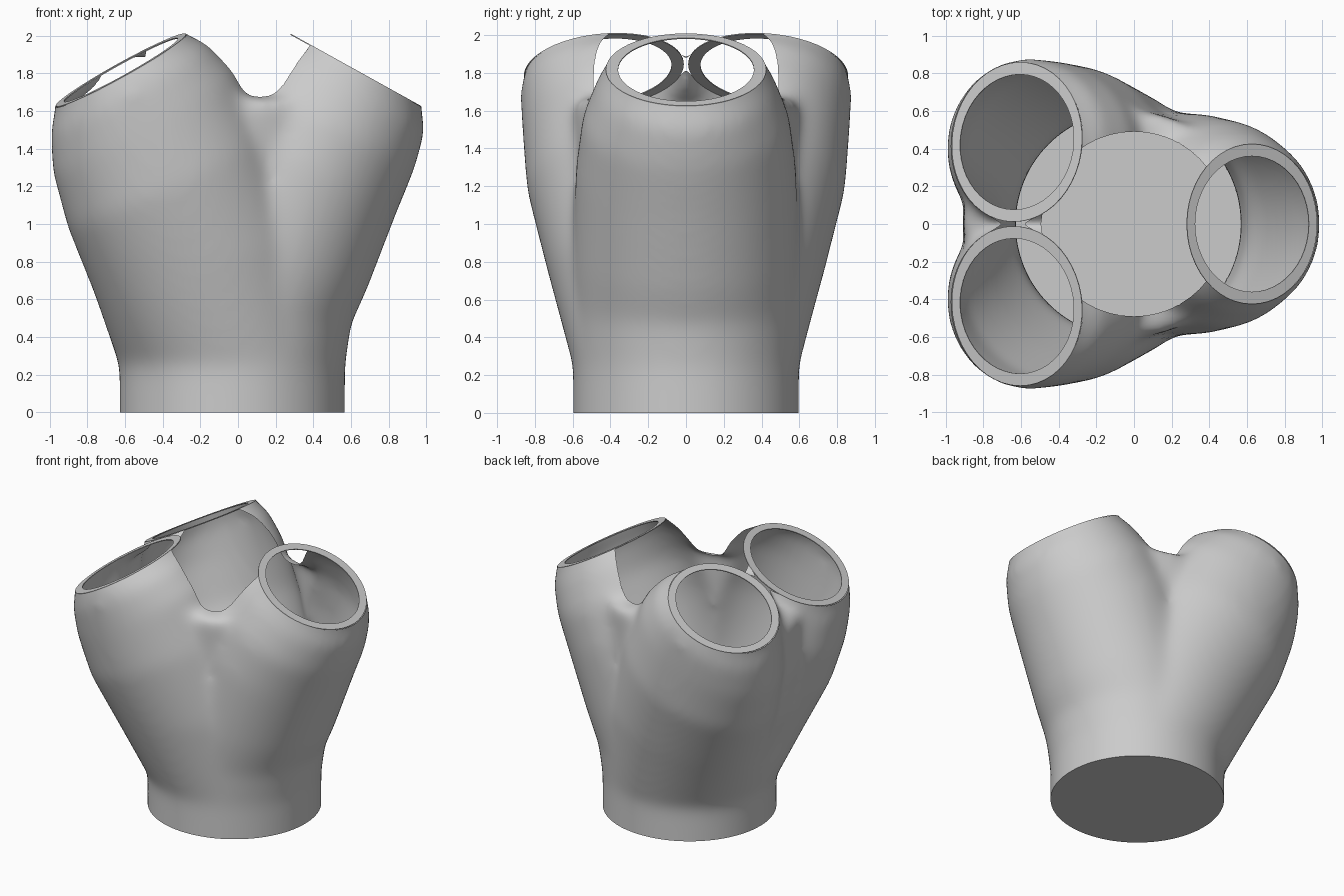
import bpy, bmesh, math
from mathutils import Vector

cube = bpy.data.objects.get("Cube")
if cube:
    bpy.data.objects.remove(cube, do_unlink=True)

SIDES = 48
TILT = 29
LEAN = 5
MOUTH_Z = 1.815
OPENING = 0.49

clay = bpy.data.materials.new("plain_grey")
clay.use_nodes = True
clay.diffuse_color = (0.6, 0.6, 0.6, 1)
clay.node_tree.nodes["Principled BSDF"].inputs["Base Color"].default_value = (0.6, 0.6, 0.6, 1)


def axis(way, tilt):
    """Direction tilted toward way[0] in x, and leaning slightly toward way[1] in y."""
    t = math.radians(tilt)
    lean = math.radians(LEAN * tilt / TILT)
    return Vector((way[0] * math.sin(t), way[1] * math.sin(lean), math.cos(t))).normalized()


def ring(bm, way, center, ru, rv, tilt):
    """Ellipse of vertices square to the tilted axis."""
    n = axis(way, tilt)
    u = Vector((0, 1, 0)).cross(n).normalized()
    v = n.cross(u)
    angles = [2 * math.pi * i / SIDES for i in range(SIDES)]
    return [bm.verts.new(Vector(center) + u * ru * math.cos(a) + v * rv * math.sin(a)) for a in angles]


def bridge(bm, a, b):
    for i in range(SIDES):
        j = (i + 1) % SIDES
        bm.faces.new((a[i], a[j], b[j], b[i]))


def loft(bm, way, rows):
    rings = [ring(bm, way, row[:3], *row[3:]) for row in rows]
    for a, b in zip(rings, rings[1:]):
        bridge(bm, a, b)
    bm.faces.new(rings[0])
    bm.faces.new(rings[-1])


def add_object(name, bm):
    bmesh.ops.recalc_face_normals(bm, faces=bm.faces)
    mesh = bpy.data.meshes.new(name)
    bm.to_mesh(mesh)
    bm.free()
    obj = bpy.data.objects.new(name, mesh)
    bpy.context.collection.objects.link(obj)
    return obj


def bake(obj):
    """Replace the mesh with its modified result."""
    deps = bpy.context.evaluated_depsgraph_get()
    mesh = bpy.data.meshes.new_from_object(obj.evaluated_get(deps))
    obj.modifiers.clear()
    obj.data = mesh


def slice_off(bm, point, normal):
    bmesh.ops.bisect_plane(bm, geom=bm.verts[:] + bm.edges[:] + bm.faces[:],
                           plane_co=point, plane_no=normal, clear_outer=True)


# Necks from mouth to foot: x, y, z, radius along the tilt, radius across, tilt
side_neck = [
    (0.58, 0, 1.73, 0.475, 0.475, 29),
    (0.48, 0, 1.55, 0.525, 0.55, 29),
    (0.33, 0, 1.29, 0.565, 0.585, 28),
    (0.13, 0, 0.80, 0.575, 0.60, 15),
    (0.03, 0, 0.53, 0.575, 0.60, 6),
    (-0.03, 0, 0.25, 0.60, 0.60, 0),
    (-0.03, 0, -0.2, 0.60, 0.60, 0),
]
rear_neck = [
    (-0.58, 0.43, 1.73, 0.475, 0.45, 29),
    (-0.50, 0.39, 1.55, 0.555, 0.48, 29),
    (-0.37, 0.33, 1.23, 0.59, 0.515, 25),
    (-0.19, 0.20, 0.80, 0.60, 0.54, 15),
    (-0.03, 0, 0.25, 0.60, 0.60, 0),
    (-0.03, 0, -0.2, 0.60, 0.60, 0),
]
# Web that fills the valley between the two rear necks
rear_web = [
    (-0.61, 0, 1.785, 0.34, 0.25, 29),
    (-0.48, 0, 1.50, 0.50, 0.32, 29),
    (-0.31, 0, 1.10, 0.57, 0.36, 22),
    (-0.04, 0, 0.30, 0.57, 0.50, 0),
]
necks = [((1, 0), Vector((0.625, 0, MOUTH_Z)), side_neck)]
for m in (1, -1):
    rows = [(r[0], r[1] * m) + r[2:] for r in rear_neck]
    necks.append(((-1, m), Vector((-0.62, 0.435 * m, MOUTH_Z)), rows))

# Outer body: three necks and the web around a core
bm = bmesh.new()
for way, mouth, rows in necks:
    tip = mouth + axis(way, TILT) * 0.2
    loft(bm, way, [(*tip, 0.31, 0.34, TILT), (*mouth, 0.395, 0.425, TILT)] + rows)
loft(bm, (-1, 0), rear_web)
loft(bm, (1, 0), [(0, 0, 1.67, 0.58, 0.6, 0), (0, 0, 0.3, 0.56, 0.58, 0)])
vase = add_object("vase_body", bm)

# Round hole down the centre
bm = bmesh.new()
loft(bm, (1, 0), [(0, 0, z, OPENING, OPENING, 0) for z in (2.5, 0.6)])
cutter = add_object("centre_cutter", bm)
cutter.hide_render = True

# Fuse the solids, soften the joints, then cut the centre
fuse = vase.modifiers.new("fuse", 'REMESH')
fuse.mode = 'VOXEL'
fuse.voxel_size = 0.025
soft = vase.modifiers.new("soften", 'SMOOTH')
soft.factor = 0.5
soft.iterations = 40
bake(vase)
hole = vase.modifiers.new("hole", 'BOOLEAN')
hole.operation = 'DIFFERENCE'
hole.solver = 'EXACT'
hole.object = cutter
bake(vase)
bpy.data.objects.remove(cutter, do_unlink=True)

# Flat closed foot
bm = bmesh.new()
bm.from_mesh(vase.data)
slice_off(bm, Vector((0, 0, 0)), Vector((0, 0, -1)))
bmesh.ops.holes_fill(bm, edges=[e for e in bm.edges if e.is_boundary], sides=0)
bmesh.ops.recalc_face_normals(bm, faces=bm.faces)


# Open the body into a thin shell: drop the hole's own walls, trim the mouths
def on_hole(v):
    return v.co.z > 0.5 and abs(math.hypot(v.co.x, v.co.y) - OPENING) < 0.003


walls = [f for f in bm.faces if all(on_hole(v) for v in f.verts)]
bmesh.ops.delete(bm, geom=walls, context='FACES')
for way, mouth, rows in necks:
    slice_off(bm, mouth, axis(way, TILT))
bm.to_mesh(vase.data)
bm.free()

# Thin flat rims around the mouths
parts = [vase]
for name, (way, mouth, rows) in zip(("left_rim", "back_rim", "front_rim"), necks):
    bm = bmesh.new()
    lift = axis(way, TILT) * 0.003
    loops = [ring(bm, way, mouth + lift * k, ru, rv, TILT)
             for k, ru, rv in ((1, 0.395, 0.425), (1, 0.345, 0.36), (-1, 0.345, 0.36), (-1, 0.395, 0.425))]
    for i in range(4):
        bridge(bm, loops[i], loops[(i + 1) % 4])
    parts.append(add_object(name, bm))

# Colour and shading
for obj in parts:
    obj.data.materials.clear()
    obj.data.materials.append(clay)
    bpy.ops.object.select_all(action='DESELECT')
    obj.select_set(True)
    bpy.context.view_layer.objects.active = obj
    bpy.ops.object.shade_smooth_by_angle(angle=math.radians(40))
